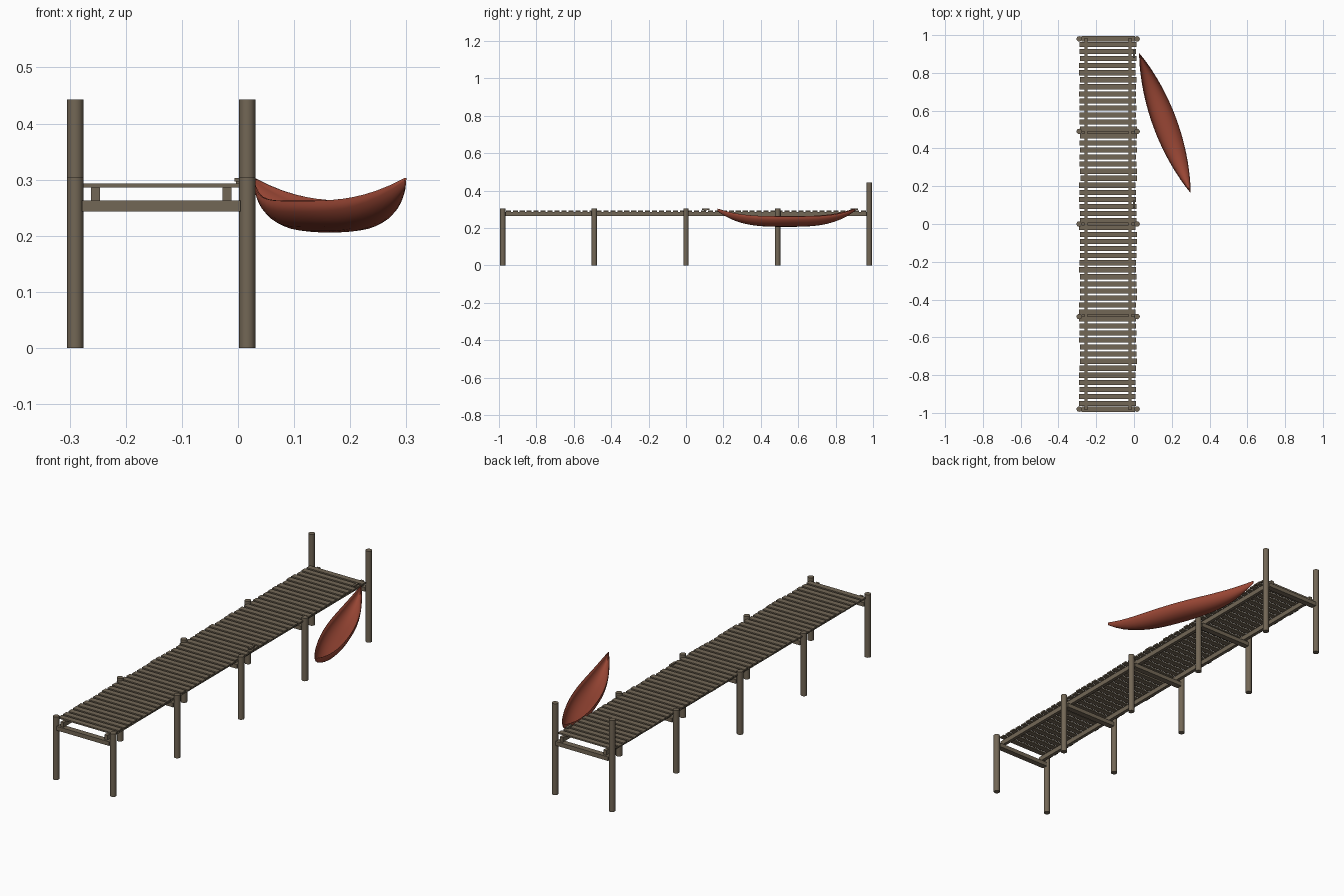
import bpy, bmesh, math, random
from mathutils import Vector

if "Cube" in bpy.data.objects:
    bpy.data.objects.remove(bpy.data.objects["Cube"])

random.seed(4)


def material(name, rgb):
    m = bpy.data.materials.new(name)
    m.diffuse_color = (*rgb, 1)
    m.use_nodes = True
    m.node_tree.nodes["Principled BSDF"].inputs["Base Color"].default_value = m.diffuse_color
    return m


WOOD = material("weathered_wood", (0.17, 0.135, 0.092))
RED = material("red_paint", (0.32, 0.062, 0.035))


def finish(name, bm, mat):
    me = bpy.data.meshes.new(name)
    bm.to_mesh(me)
    bm.free()
    me.materials.append(mat)
    ob = bpy.data.objects.new(name, me)
    bpy.context.collection.objects.link(ob)
    return ob


def smooth(ob):
    bpy.ops.object.select_all(action='DESELECT')
    ob.select_set(True)
    bpy.context.view_layer.objects.active = ob
    bpy.ops.object.shade_smooth_by_angle(angle=math.radians(50))


def add_box(bm, x0, x1, y0, y1, z0, z1):
    vs = bmesh.ops.create_cube(bm, size=1)["verts"]
    for v in vs:
        v.co = Vector(((x0 + x1) / 2 + v.co.x * (x1 - x0),
                       (y0 + y1) / 2 + v.co.y * (y1 - y0),
                       (z0 + z1) / 2 + v.co.z * (z1 - z0)))


def box(name, *dims):
    bm = bmesh.new()
    add_box(bm, *dims)
    return finish(name, bm, WOOD)


XL, XR = -0.29, 0.0165
ROWS = [-0.98, -0.49, 0.0, 0.49, 0.98]

# Posts, the far pair taller, with a cross beam between each pair
for y in ROWS:
    h = 0.443 if y > 0.9 else 0.305
    for x in (XL, XR):
        bpy.ops.mesh.primitive_cylinder_add(vertices=12, radius=0.0145, depth=h,
                                            location=(x, y, h / 2))
        post = bpy.context.object
        post.name = "post"
        post.data.materials.append(WOOD)
        smooth(post)
    box("cross_beam", XL + 0.012, XR - 0.012, y - 0.014, y + 0.014, 0.243, 0.263)

# Long stringers under the deck
for x in (-0.254, -0.020):
    box("stringer", x - 0.008, x + 0.008, -0.985, 0.985, 0.263, 0.286)

# Deck planks with slightly uneven ends
bm = bmesh.new()
N = 52
for i in range(N):
    y = -0.95 + 1.9 * i / (N - 1)
    s = random.uniform(-0.004, 0.004)
    add_box(bm, -0.288 + s, 0.012 + s, y - 0.0135, y + 0.0135, 0.286, 0.293)
finish("deck_planks", bm, WOOD)

# Mooring cleats
for y in (0.105, 0.90):
    box("cleat_bar", -0.006, 0.005, y - 0.02, y + 0.02, 0.297, 0.303)
    box("cleat_foot", -0.004, 0.003, y - 0.008, y + 0.008, 0.292, 0.298)

# Canoe hull: round sections lofted from tip to tip
bm = bmesh.new()
mid = Vector((0.1635, 0.535, 0))
half = Vector((0.135, -0.367, 0))
side = Vector((-half.y, half.x, 0)).normalized()
SEG, RIB = 20, 10
rings = []
for i in range(SEG + 1):
    t = -1 + 2 * i / SEG
    a = abs(t)
    width = 0.0015 + 0.063 * (1 - a ** 2) ** 0.95
    rim = 0.262 + 0.041 * a ** 3.5
    keel = 0.206 + 0.083 * a ** 3.2
    ring = []
    for j in range(RIB + 1):
        ang = math.pi * j / RIB
        p = mid + half * t + side * width * math.cos(ang)
        p.z = rim - (rim - keel) * math.sin(ang) ** 0.9
        ring.append(bm.verts.new(p))
    rings.append(ring)
for r0, r1 in zip(rings, rings[1:]):
    for j in range(RIB):
        bm.faces.new((r0[j], r0[j + 1], r1[j + 1], r1[j]))
for r in (rings[0], rings[-1]):
    bm.faces.new(r)
bmesh.ops.recalc_face_normals(bm, faces=bm.faces[:])
# Outward direction: keel faces must look down
if sum(f.normal.z * f.calc_area() for f in bm.faces) > 0:
    bmesh.ops.reverse_faces(bm, faces=bm.faces[:])
canoe = finish("canoe_hull", bm, RED)
smooth(canoe)
shell = canoe.modifiers.new("shell", 'SOLIDIFY')
shell.thickness = 0.003
shell.offset = -1
